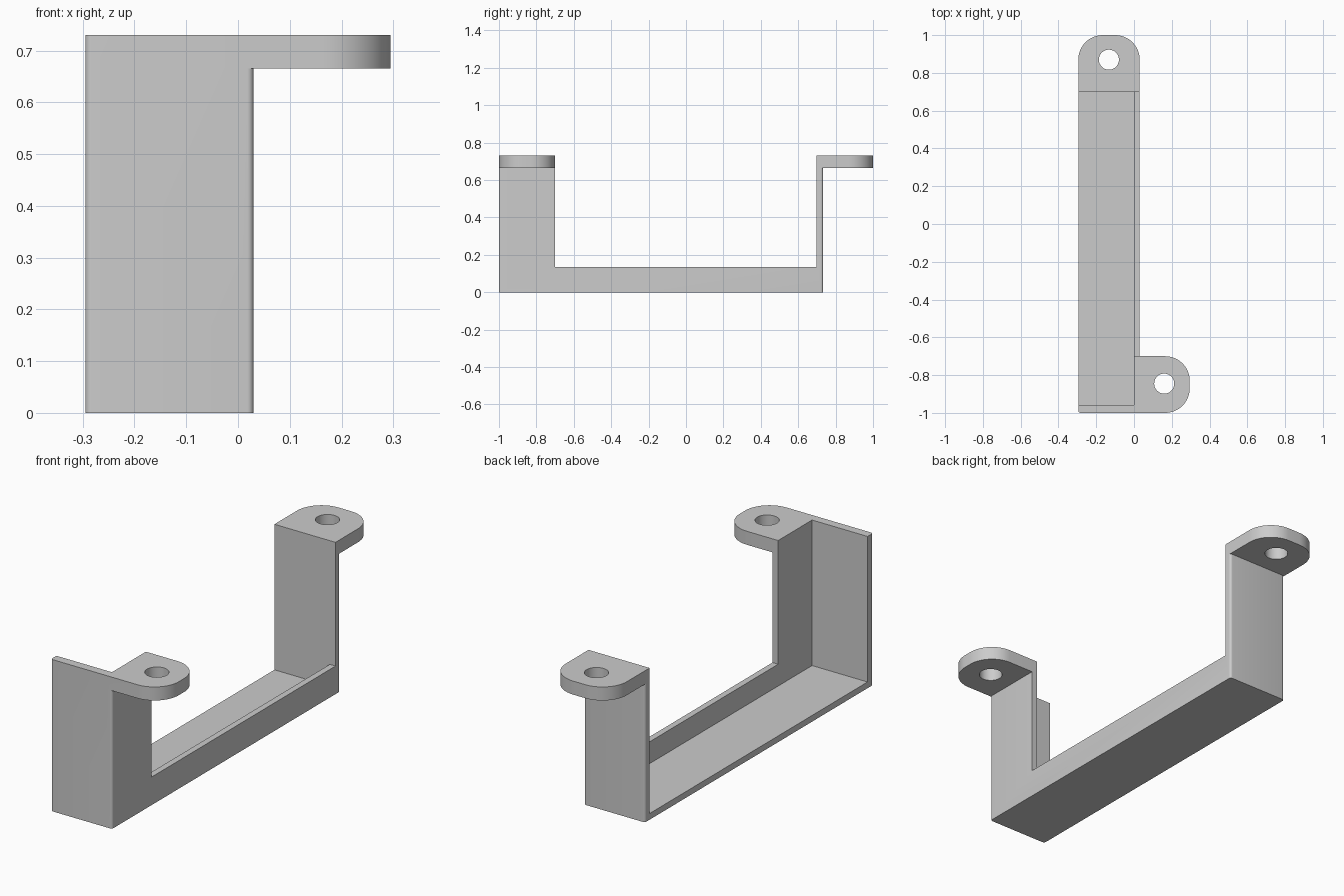
import bpy, bmesh
from math import sin, cos, pi, radians

cube = bpy.data.objects.get("Cube")
if cube:
    bpy.data.objects.remove(cube, do_unlink=True)

# Overall dimensions
LEFT, RIGHT, FRONT, BACK = -0.295, 0.03, -1.0, 0.733
TOP, TAB_BASE = 0.73, 0.665
WALL_INNER = 0.698
HOLE = 0.053

grey = bpy.data.materials.new("matte grey")
grey.use_nodes = True
grey.diffuse_color = (0.6, 0.6, 0.6, 1)
grey.node_tree.nodes["Principled BSDF"].inputs["Base Color"].default_value = (0.6, 0.6, 0.6, 1)


def prism(name, x0, x1, y0, y1, z0, z1, radii=(0, 0, 0, 0), steps=16):
    """Upright prism; corner radii run from (x1, y1) counter-clockwise."""
    corners = [(x1, y1, -1, -1), (x0, y1, 1, -1), (x0, y0, 1, 1), (x1, y0, -1, 1)]
    bm = bmesh.new()
    verts = []
    for i, ((x, y, sx, sy), r) in enumerate(zip(corners, radii)):
        count = steps if r else 0
        for k in range(count + 1):
            a = (i + k / max(count, 1)) * pi / 2
            px = x + r * (sx + cos(a)) if r else x
            py = y + r * (sy + sin(a)) if r else y
            verts.append(bm.verts.new((px, py, z0)))
    base = bm.faces.new(verts)
    new = bmesh.ops.extrude_face_region(bm, geom=[base])["geom"]
    bmesh.ops.translate(bm, vec=(0, 0, z1 - z0),
                        verts=[v for v in new if isinstance(v, bmesh.types.BMVert)])
    bmesh.ops.recalc_face_normals(bm, faces=bm.faces)
    mesh = bpy.data.meshes.new(name)
    bm.to_mesh(mesh)
    bm.free()
    obj = bpy.data.objects.new(name, mesh)
    bpy.context.collection.objects.link(obj)
    return obj


def combine(target, tool, operation):
    """Apply a boolean and remove its helper."""
    mod = target.modifiers.new("boolean", 'BOOLEAN')
    mod.operation, mod.solver, mod.object = operation, 'EXACT', tool
    bpy.context.view_layer.update()
    graph = bpy.context.evaluated_depsgraph_get()
    mesh = bpy.data.meshes.new_from_object(target.evaluated_get(graph))
    target.modifiers.clear()
    target.data = mesh
    bpy.data.objects.remove(tool, do_unlink=True)


def drill(target, x, y):
    h = HOLE
    combine(target, prism("hole", x - h, x + h, y - h, y + h, 0.5, 1, (h,) * 4), 'DIFFERENCE')


# Body: rounded block hollowed to a floor, two end walls and one side wall
body = prism("bracket", LEFT, RIGHT, FRONT, BACK, 0, TOP, (0.012,) * 4, 6)
combine(body, prism("cavity", -1, 0, -0.958, WALL_INNER, 0.03, 1), 'DIFFERENCE')
combine(body, prism("side_opening", -0.1, 1, -0.7, WALL_INNER, 0.135, 1), 'DIFFERENCE')

# Rounded mounting tabs with screw holes
rear_tab = prism("rear_tab", LEFT, RIGHT, WALL_INNER, 1, TAB_BASE, TOP, (0.13, 0.13, 0, 0))
drill(rear_tab, -0.133, 0.87)
side_tab = prism("side_tab", 0, 0.295, FRONT, -0.7, TAB_BASE, TOP, (0.13, 0, 0, 0.13))
drill(side_tab, 0.16, -0.845)
for tab in (rear_tab, side_tab):
    combine(body, tab, 'UNION')

# Finish
body.data.materials.clear()
body.data.materials.append(grey)
for o in bpy.context.selected_objects:
    o.select_set(False)
body.select_set(True)
bpy.context.view_layer.objects.active = body
bpy.ops.object.shade_smooth_by_angle(angle=radians(30))
